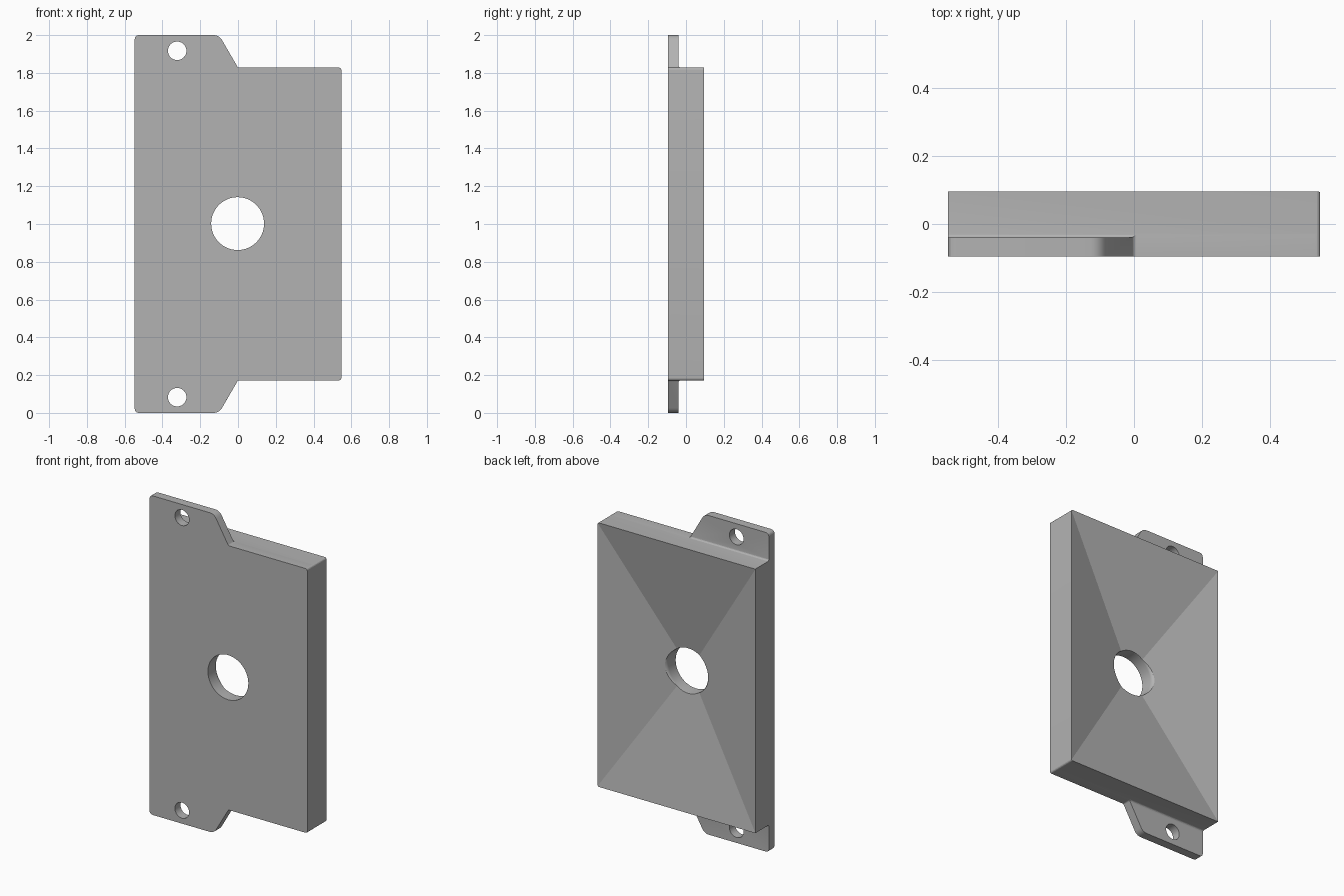
import bpy
import bmesh
from math import sin, cos, pi, radians
from mathutils import Vector

if "Cube" in bpy.data.objects:
    bpy.data.objects.remove(bpy.data.objects["Cube"])

HALF_W, LOW, HIGH = 0.547, 0.178, 1.828
FRONT, TAB_BACK, RIM = -0.095, -0.04, 0.095

grey = bpy.data.materials.new("plain grey")
grey.use_nodes = True
grey.diffuse_color = (0.45, 0.45, 0.45, 1)
grey.node_tree.nodes["Principled BSDF"].inputs["Base Color"].default_value = (0.45, 0.45, 0.45, 1)


def finish(name, bm):
    bmesh.ops.recalc_face_normals(bm, faces=bm.faces)
    mesh = bpy.data.meshes.new(name)
    bm.to_mesh(mesh)
    bm.free()
    mesh.materials.append(grey)
    obj = bpy.data.objects.new(name, mesh)
    bpy.context.collection.objects.link(obj)
    return obj


def prism(name, points, offset):
    """Extrude a closed outline along an offset."""
    bm = bmesh.new()
    face = bm.faces.new([bm.verts.new(p) for p in points])
    ext = bmesh.ops.extrude_face_region(bm, geom=[face])
    moved = [g for g in ext["geom"] if isinstance(g, bmesh.types.BMVert)]
    bmesh.ops.translate(bm, verts=moved, vec=offset)
    return finish(name, bm)


def rounded(corners, steps=5):
    """Soften each (x, z, radius) corner of an outline."""
    out = []
    for i, (x, z, r) in enumerate(corners):
        p = Vector((x, z))
        a = (Vector(corners[i - 1][:2]) - p).normalized()
        b = (Vector(corners[(i + 1) % len(corners)][:2]) - p).normalized()
        if r == 0:
            out.append(p)
            continue
        for k in range(steps + 1):
            t = k / steps
            out.append(p + a * r * (1 - t) ** 2 + b * r * t ** 2)
    return out


def lathe(name, profile, x, z, segments=64):
    """Revolve (radius, y) rings about a line running front to back."""
    bm = bmesh.new()
    rings = [[bm.verts.new((x + r * cos(2 * pi * i / segments), y,
                            z + r * sin(2 * pi * i / segments)))
              for i in range(segments)] for r, y in profile]
    for low, up in zip(rings, rings[1:]):
        for i in range(segments):
            j = (i + 1) % segments
            bm.faces.new((low[i], low[j], up[j], up[i]))
    bm.faces.new(rings[0])
    bm.faces.new(rings[-1])
    return finish(name, bm)


def cut(target, cutter):
    mod = target.modifiers.new("cut", "BOOLEAN")
    mod.operation, mod.solver, mod.object = "DIFFERENCE", "EXACT", cutter
    bpy.context.view_layer.objects.active = target
    bpy.ops.object.modifier_apply(modifier=mod.name)
    bpy.data.objects.remove(cutter)


# Full silhouette of the body with its two mounting tabs
upper = [(HALF_W, HIGH, 0.014), (0, HIGH, 0.008), (-0.1, 2, 0.03), (-HALF_W, 2, 0.025)]
lower = [(x, 2 - z, r) for x, z, r in reversed(upper)]
outline = rounded(upper + lower)
panel = prism("mounting_panel", [(p.x, FRONT, p.y) for p in outline], (0, 0.22, 0))

# Thin the tabs from behind, leaving a small cove against the body
cove = 0.012
step = [(TAB_BACK, 2.2)]
for k in range(6):
    a = k / 5 * pi / 2
    step.append((TAB_BACK + cove * (1 - cos(a)), HIGH - 0.0005 + cove * (1 - sin(a))))
step += [(0.3, HIGH - 0.0005), (0.3, 2.2)]
for flip in (False, True):
    pts = [(-0.8, y, 2 - z if flip else z) for y, z in step]
    cut(panel, prism("tab_cutter", pts, (1.6, 0, 0)))

# Four-sided hollow sloping from the back rim to the centre
bm = bmesh.new()
grow = 1.4
depth = RIM - TAB_BACK
half_h = (HIGH - LOW) / 2
tip = bm.verts.new((0, TAB_BACK, 1))
base = [bm.verts.new((sx * HALF_W * grow, TAB_BACK + depth * grow, 1 + sz * half_h * grow))
        for sx, sz in ((-1, -1), (1, -1), (1, 1), (-1, 1))]
bm.faces.new(base)
for i in range(4):
    bm.faces.new((base[i], base[(i + 1) % 4], tip))
# Thicken the hollow backwards so that it clears everything behind the slopes
back = bmesh.ops.extrude_face_region(bm, geom=[bm.faces[:][0]])
bmesh.ops.translate(bm, vec=(0, 0.2, 0),
                    verts=[g for g in back["geom"] if isinstance(g, bmesh.types.BMVert)])
bm.faces.ensure_lookup_table()
inner = [f for f in bm.faces if len(f.verts) == 4 and all(v in base for v in f.verts)]
bmesh.ops.delete(bm, geom=inner, context="FACES_ONLY")
cut(panel, finish("hollow_cutter", bm))

# Centre hole with a flared back edge
flare, radius, start = 0.03, 0.14, -0.026
profile = [(radius, -0.3)]
for k in range(9):
    a = radians(80) * k / 8
    profile.append((radius + flare * (1 - cos(a)), start + flare * sin(a)))
profile.append((profile[-1][0], 0.3))
cut(panel, lathe("centre_cutter", profile, -0.002, 1.002))

# Screw holes through the tabs
for z in (0.083, 1.917):
    cut(panel, lathe("screw_cutter", [(0.049, -0.3), (0.049, 0.3)], -0.322, z, 48))

# Smooth the curves and keep the hollow's ridges crisp
bpy.ops.object.select_all(action="DESELECT")
panel.select_set(True)
bpy.context.view_layer.objects.active = panel
bpy.ops.object.shade_smooth_by_angle(angle=radians(13))
